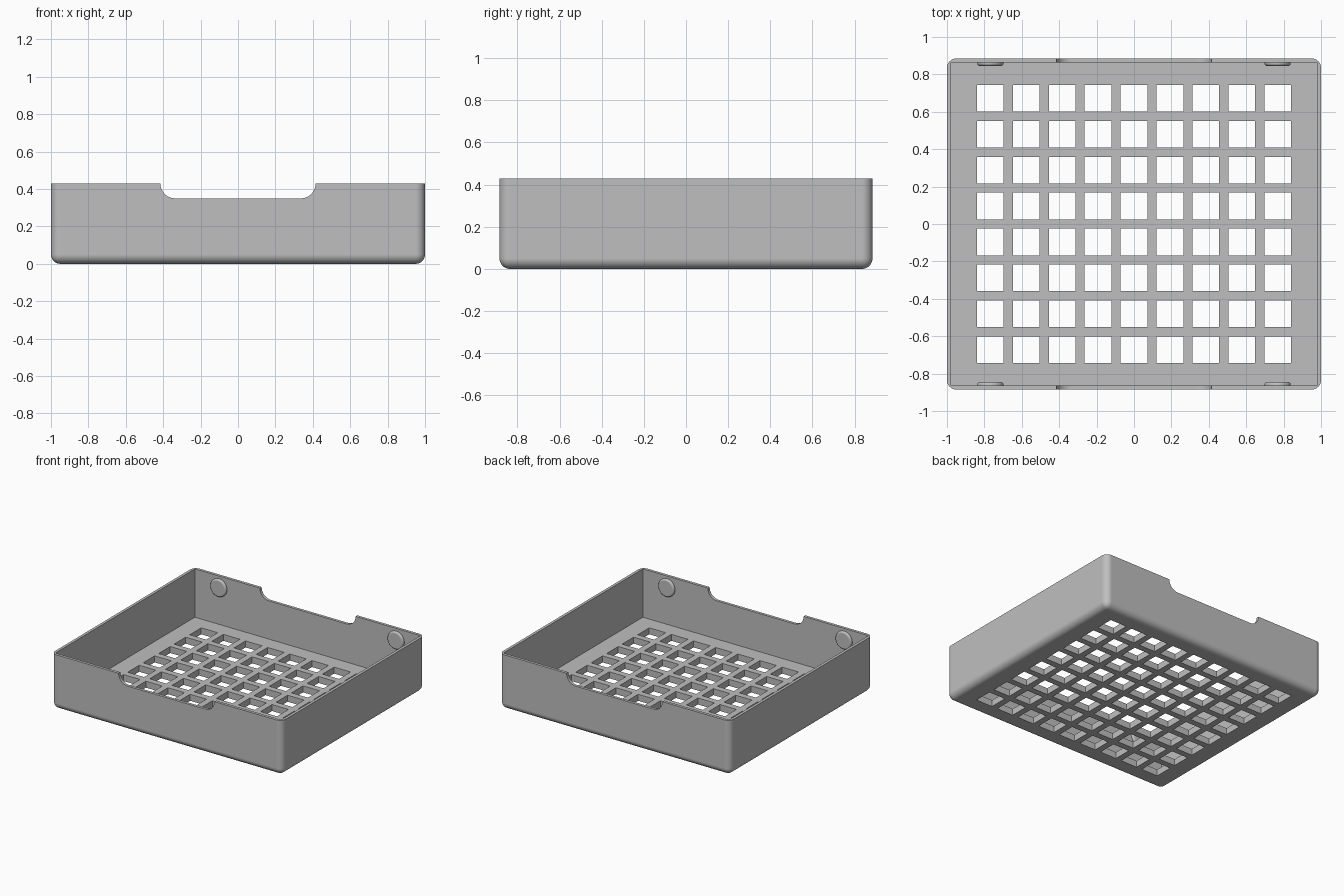
import bpy
import bmesh
from math import cos, sin, pi, radians
from mathutils import Matrix, Vector

default = bpy.data.objects.get("Cube")
if default:
    bpy.data.objects.remove(default, do_unlink=True)

# Overall sizes
HALF_X, HALF_Y, HEIGHT = 1.0, 0.885, 0.43
WALL, FLOOR, FILLET = 0.022, 0.051, 0.05
PITCH, HOLE = 0.192, 0.143
COLUMNS, ROWS = 9, 8
NOTCH_HALF, NOTCH_DEPTH = 0.415, 0.08

grey = bpy.data.materials.new("plain_grey")
grey.use_nodes = True
colour = (0.52, 0.52, 0.52, 1)
grey.diffuse_color = colour
grey.node_tree.nodes["Principled BSDF"].inputs["Base Color"].default_value = colour


def make_object(name, bm):
    bmesh.ops.recalc_face_normals(bm, faces=bm.faces[:])
    mesh = bpy.data.meshes.new(name)
    bm.to_mesh(mesh)
    bm.free()
    mesh.materials.append(grey)
    obj = bpy.data.objects.new(name, mesh)
    bpy.context.collection.objects.link(obj)
    return obj


def add_box(bm, centre, size):
    matrix = Matrix.Translation(centre) @ Matrix.Diagonal((*size, 1))
    return bmesh.ops.create_cube(bm, size=1, matrix=matrix)


def activate(obj):
    bpy.ops.object.select_all(action='DESELECT')
    obj.select_set(True)
    bpy.context.view_layer.objects.active = obj


def cut(target, cutter):
    cutter.hide_render = True
    activate(target)
    mod = target.modifiers.new("cut", 'BOOLEAN')
    mod.operation = 'DIFFERENCE'
    mod.solver = 'EXACT'
    mod.object = cutter
    bpy.ops.object.modifier_apply(modifier=mod.name)
    bpy.data.objects.remove(cutter, do_unlink=True)


def smooth(obj):
    activate(obj)
    bpy.ops.object.shade_smooth_by_angle(angle=radians(30))
    mod = obj.modifiers.new("even_shading", 'WEIGHTED_NORMAL')
    mod.keep_sharp = True


# Tray body: block with rounded uprights and rounded bottom edge
bm = bmesh.new()
add_box(bm, (0, 0, HEIGHT / 2), (2 * HALF_X, 2 * HALF_Y, HEIGHT))
rounded = [e for e in bm.edges if min(v.co.z for v in e.verts) < 0.01]
bmesh.ops.bevel(bm, geom=rounded, offset=FILLET, segments=8, profile=0.5,
                affect='EDGES', clamp_overlap=True)
tray = make_object("tray", bm)

# Hollow interior
bm = bmesh.new()
add_box(bm, (0, 0, FLOOR + 0.5), (2 * (HALF_X - WALL), 2 * (HALF_Y - WALL), 1))
cut(tray, make_object("cavity_cutter", bm))

# Grid of square floor holes
bm = bmesh.new()
for i in range(COLUMNS):
    for j in range(ROWS):
        x = (i - (COLUMNS - 1) / 2) * PITCH
        y = (j - (ROWS - 1) / 2) * PITCH
        add_box(bm, (x, y, 0), (HOLE, HOLE, 0.3))
cut(tray, make_object("hole_cutter", bm))

# Finger notches through the front and back walls
arc = [(NOTCH_HALF - NOTCH_DEPTH * (1 - cos(a)), HEIGHT - NOTCH_DEPTH * sin(a))
       for a in (k * pi / 24 for k in range(13))]
outline = [(NOTCH_HALF, HEIGHT + 0.1)] + arc
outline += [(-x, z) for x, z in reversed(outline)]
bm = bmesh.new()
face = bm.faces.new([bm.verts.new((x, -1, z)) for x, z in outline])
extruded = bmesh.ops.extrude_face_region(bm, geom=[face])["geom"]
bmesh.ops.translate(bm, vec=Vector((0, 2, 0)),
                    verts=[v for v in extruded if isinstance(v, bmesh.types.BMVert)])
cut(tray, make_object("notch_cutter", bm))
smooth(tray)

# Round buttons on the inside of the front and back walls
for side, y_sign in (("front", -1), ("back", 1)):
    for hand, x_sign in (("right", -1), ("left", 1)):
        bm = bmesh.new()
        bmesh.ops.create_cone(bm, cap_ends=True, segments=40,
                              radius1=0.07, radius2=0.07, depth=0.03)
        rim = [e for e in bm.edges if all(v.co.z > 0 for v in e.verts)]
        bmesh.ops.bevel(bm, geom=rim, offset=0.014, segments=4, profile=0.5,
                        affect='EDGES')
        turn = Matrix.Rotation(y_sign * pi / 2, 4, 'X')
        place = Matrix.Translation((x_sign * 0.768, y_sign * 0.86, 0.34))
        bmesh.ops.transform(bm, matrix=place @ turn, verts=bm.verts[:])
        smooth(make_object(f"{side}_{hand}_button", bm))
